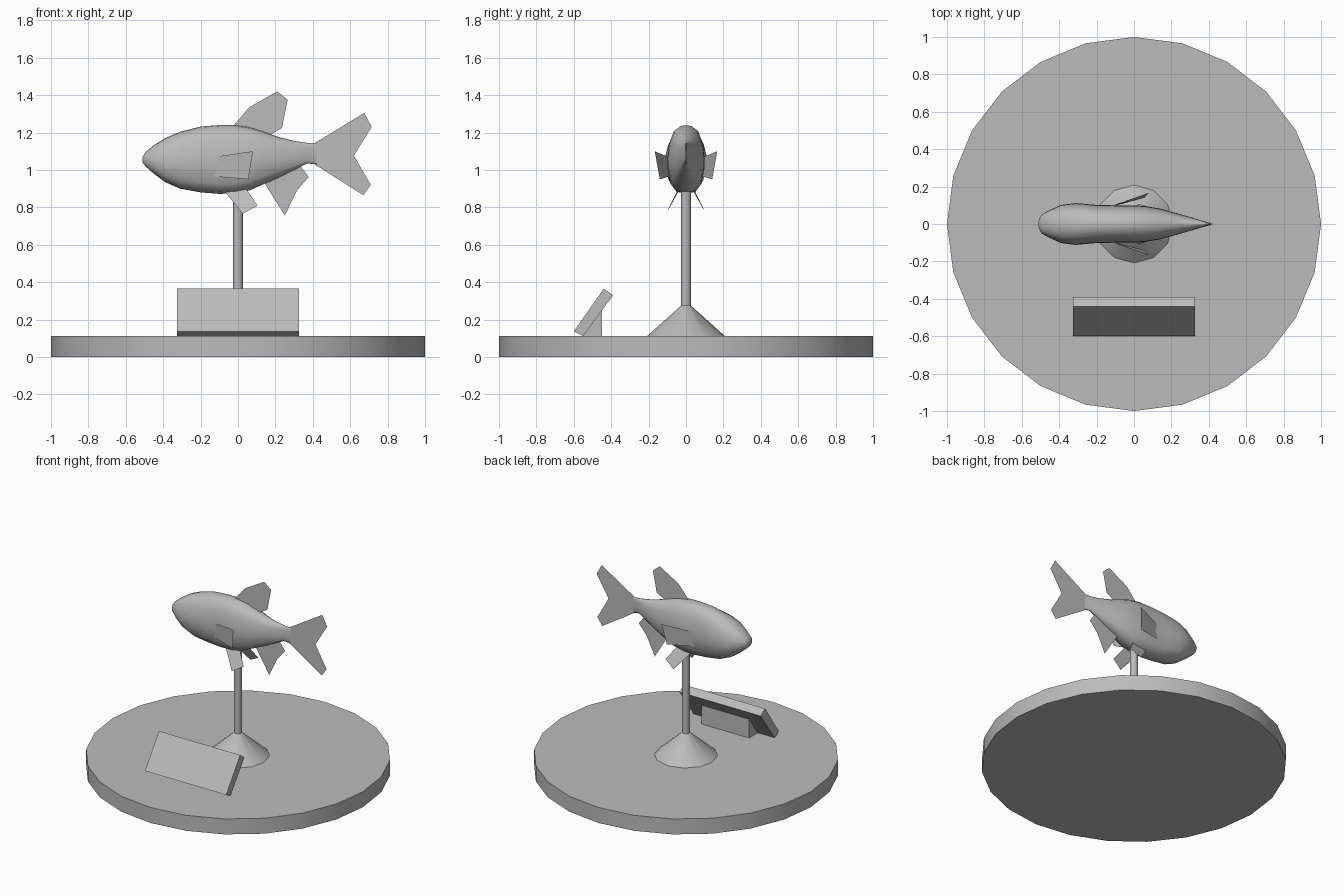
import bpy, math

if "Cube" in bpy.data.objects:
    bpy.data.objects.remove(bpy.data.objects["Cube"])

grey = bpy.data.materials.new("plain_grey")
grey.diffuse_color = (0.5, 0.5, 0.5, 1)
grey.use_nodes = True
grey.node_tree.nodes["Principled BSDF"].inputs["Base Color"].default_value = grey.diffuse_color


def make(name, verts, faces, smooth=None):
    mesh = bpy.data.meshes.new(name)
    mesh.from_pydata(verts, [], faces)
    mesh.update()
    ob = bpy.data.objects.new(name, mesh)
    bpy.context.collection.objects.link(ob)
    mesh.materials.append(grey)
    if smooth:
        bpy.ops.object.select_all(action='DESELECT')
        bpy.context.view_layer.objects.active = ob
        ob.select_set(True)
        bpy.ops.object.shade_smooth_by_angle(angle=math.radians(smooth))
    return ob


def loft(name, rings, smooth):
    """Skin a list of equal closed rings and cap both ends."""
    n = len(rings[0])
    faces = [(r * n + i, r * n + (i + 1) % n, (r + 1) * n + (i + 1) % n, (r + 1) * n + i)
             for r in range(len(rings) - 1) for i in range(n)]
    faces += [tuple(reversed(range(n))), tuple(range((len(rings) - 1) * n, len(rings) * n))]
    return make(name, [v for r in rings for v in r], faces, smooth)


def turned(name, n, levels):
    def ring(r, z):
        return [(r * math.cos(2 * math.pi * i / n), r * math.sin(2 * math.pi * i / n), z)
                for i in range(n)]
    return loft(name, [ring(r, z) for r, z in levels], 35)


def prism(name, half_width, outline):
    """Extrude a (y, z) outline along x."""
    return loft(name, [[(x, y, z) for y, z in outline] for x in (-half_width, half_width)], None)


# Stand
turned("base_disc", 24, [(1, 0), (1, 0.112)])
turned("pole_foot", 12, [(0.208, 0.112), (0.026, 0.275)])
turned("pole", 12, [(0.026, 0.26), (0.026, 0.92)])

# Tilted plaque and its wedge support
prism("plaque", 0.325, [(-0.60, 0.137), (-0.55, 0.112), (-0.39, 0.33), (-0.44, 0.365)])
prism("plaque_support", 0.19, [(-0.55, 0.112), (-0.45, 0.112), (-0.45, 0.25)])

# Fish body: x, top, bottom, half width
stations = [
    (-0.51, 1.07, 1.04, 0.018), (-0.495, 1.095, 1.02, 0.05), (-0.45, 1.132, 0.98, 0.075),
    (-0.39, 1.17, 0.935, 0.102), (-0.31, 1.204, 0.90, 0.112), (-0.20, 1.232, 0.88, 0.102),
    (-0.10, 1.24, 0.872, 0.10), (-0.02, 1.24, 0.875, 0.10), (0.06, 1.228, 0.89, 0.096),
    (0.14, 1.203, 0.925, 0.082), (0.22, 1.175, 0.96, 0.06), (0.30, 1.155, 1.0, 0.037),
    (0.37, 1.145, 1.035, 0.016), (0.42, 1.145, 1.03, 0.002)]
section = [(0, 0), (0.5, 0.03), (0.83, 0.15), (1, 0.4), (0.97, 0.6), (0.85, 0.77),
           (0.65, 0.91), (0.3, 0.985), (0, 1)]
section += [(-y, t) for y, t in section[-2:0:-1]]
loft("fish_body", [[(x, y * w, bot + t * (top - bot)) for y, t in section]
                   for x, top, bot, w in stations], 50)


# Thin fins on the middle plane
def middle_fin(name, outline):
    make(name, [(x, 0, z) for x, z in outline], [tuple(range(len(outline)))])


middle_fin("tail_fin", [(0.37, 1.13), (0.41, 1.143), (0.675, 1.305), (0.715, 1.23),
                        (0.62, 1.077), (0.71, 0.92), (0.67, 0.865), (0.41, 1.03), (0.37, 1.04)])
middle_fin("dorsal_fin", [(-0.03, 1.23), (0.06, 1.335), (0.21, 1.42), (0.265, 1.375),
                          (0.235, 1.225), (0.16, 1.18)])
middle_fin("anal_fin", [(0.145, 0.925), (0.25, 0.757), (0.315, 0.89), (0.378, 0.963),
                        (0.335, 1.02), (0.2, 0.97)])

# Paired side fins
for side, s in (("left", 1), ("right", -1)):
    for name, pts in (
            ("pectoral_fin", [(-0.125, 0.095, 1.07), (0.08, 0.167, 1.10),
                              (0.055, 0.14, 0.95), (-0.13, 0.09, 0.965)]),
            ("pelvic_fin", [(-0.07, 0.04, 0.885), (0.025, 0.107, 0.765),
                            (0.105, 0.085, 0.81), (0.035, 0.035, 0.91)])):
        make(side + "_" + name, [(x, s * y, z) for x, y, z in pts], [(0, 1, 2, 3)])
